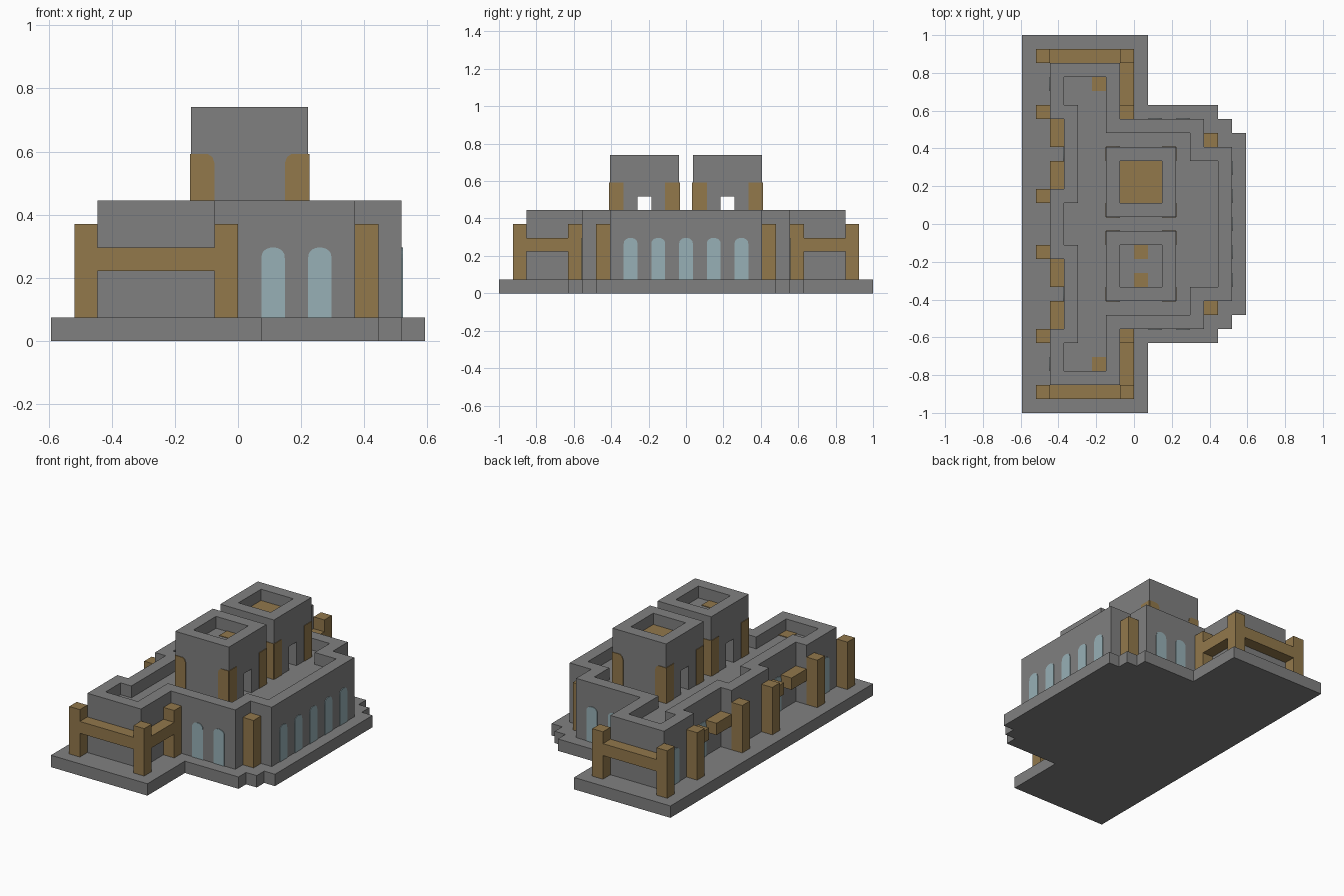
import bpy, bmesh, math
from mathutils import Vector

if "Cube" in bpy.data.objects:
    bpy.data.objects.remove(bpy.data.objects["Cube"], do_unlink=True)

U = 2 / 27          # one building module
T = 0.05            # thickness of painted plates, in modules


def material(name, rgb):
    m = bpy.data.materials.new(name)
    m.use_nodes = True
    m.diffuse_color = (*rgb, 1)
    m.node_tree.nodes["Principled BSDF"].inputs["Base Color"].default_value = (*rgb, 1)
    return m


STONE = material("grey stone", (0.216, 0.216, 0.216))
WOOD = material("brown wood", (0.287, 0.188, 0.071))
GLASS = material("pale blue glass", (0.31, 0.434, 0.468))


def loft(name, loops, mat):
    """Join matching loops of points with quads and cap both ends."""
    bm = bmesh.new()
    rings = [[bm.verts.new(Vector(p) * U) for p in loop] for loop in loops]
    n = len(rings[0])
    for a, b in zip(rings, rings[1:]):
        for i in range(n):
            j = (i + 1) % n
            bm.faces.new((a[i], a[j], b[j], b[i]))
    bm.faces.new(rings[0][::-1])
    bm.faces.new(rings[-1])
    bmesh.ops.recalc_face_normals(bm, faces=bm.faces)
    mesh = bpy.data.meshes.new(name)
    bm.to_mesh(mesh)
    bm.free()
    mesh.materials.append(mat)
    ob = bpy.data.objects.new(name, mesh)
    bpy.context.collection.objects.link(ob)
    return ob


def at(outline, z):
    return [(x, y, z) for x, y in outline]


def rect(x0, x1, y0, y1):
    return [(x0, y0), (x1, y0), (x1, y1), (x0, y1)]


def box(name, x0, x1, y0, y1, z0, z1, mat):
    r = rect(x0, x1, y0, y1)
    return loft(name, [at(r, z0), at(r, z1)], mat)


def mirrored(half):
    return half + [(x, -y) for x, y in reversed(half)]


def inset(outline):
    """Move a right-angled outline inward by one module."""
    result = []
    for i, p in enumerate(outline):
        p = Vector(p)
        a = (p - Vector(outline[i - 1])).normalized()
        b = (Vector(outline[(i + 1) % len(outline)]) - p).normalized()
        result.append((p.x - a.y - b.y, p.y + a.x + b.x))
    return result


def parapet_block(name, outline, z0, z1):
    """Block whose roof is sunk one module behind a parapet."""
    inner = inset(outline)
    return loft(name, [at(outline, z0), at(outline, z1),
                       at(inner, z1), at(inner, z1 - 1)], STONE)


def plate(name, shape, axis, pos, side, mat):
    """Thin upright plate on the wall at pos; shape holds (along, z) points."""
    loops = []
    for d in (pos, pos + side * T):
        loops.append([(d, s, z) if axis == "x" else (s, d, z) for s, z in shape])
    return loft(name, loops, mat)


def arch(centre):
    curve = [(centre + 0.5 * math.cos(math.pi * k / 10),
              3.55 + 0.45 * math.sin(math.pi * k / 10) ** 0.8) for k in range(11)]
    return [(centre - 0.5, 1), (centre + 0.5, 1)] + curve[:]


def window(centre, axis, pos, side):
    plate("window", arch(centre), axis, pos, side, GLASS)


# Stepped base slab
base = mirrored([(8, 6.5), (7, 6.5), (7, 7.5), (6, 7.5),
                 (6, 8.5), (1, 8.5), (1, 13.5), (-8, 13.5)])
loft("base_slab", [at(base, 0), at(base, 1)], STONE)

# Main hall with sunken roof
hall = mirrored([(7, 5.5), (5, 5.5), (5, 7.5), (-1, 7.5), (-1, 11.5),
                 (-6, 11.5), (-6, 7.5), (-5, 7.5), (-5, 2.5), (-6, 2.5)])
parapet_block("main_hall", hall, 1, 6)

# Arched windows on the long side
for y in (-4, -2, 0, 2, 4):
    window(y, "x", 7, 1)

for s in (-1, 1):
    def span(name, x0, x1, a, b, z0, z1, mat):
        y0, y1 = sorted((a * s, b * s))
        return box(name, x0, x1, y0, y1, z0, z1, mat)

    # Windows on the wings and the rear wall
    for x in (1.5, 3.5):
        window(x, "y", 7.5 * s, s)
    window(10 * s, "x", -6, -1)
    window(5 * s, "x", -5, -1)

    # Wooden pillars
    for x, y in ((-7, 11.5), (-1, 11.5), (-1, 7.5), (5, 5.5), (-7, 7.5), (-7, 1.5)):
        span("pillar", x, x + 1, y, y + 1, 1, 5, WOOD)

    # Wooden beams
    span("end_beam", -6, -1, 11.5, 12.5, 3, 4, WOOD)
    span("side_beam", -1, 0, 8.5, 11.5, 3, 4, WOOD)
    for y in (2.5, 5.5):
        span("rear_beam", -6, -5, y, y + 2, 3, 4, WOOD)

    # Wing roof hatch
    span("roof_hatch", -3, -2, 9.5, 10.5, 5, 5 + T, WOOD)

    # Tower with a passage cut through it
    low, high = sorted((0.5 * s, 5.5 * s))
    tower = parapet_block("tower", rect(-2, 3, low, high), 5, 10)
    cutter = span("passage_cutter", -3, 4, 2.5, 3.5, 4.5, 7, STONE)
    cutter.hide_render = True
    cut = tower.modifiers.new("passage", "BOOLEAN")
    cut.operation = "DIFFERENCE"
    cut.solver = "EXACT"
    cut.object = cutter
    bpy.ops.object.select_all(action="DESELECT")
    bpy.context.view_layer.objects.active = tower
    tower.select_set(True)
    bpy.ops.object.modifier_apply(modifier=cut.name)
    bpy.data.objects.remove(cutter, do_unlink=True)

    # Brown corner panels on the tower
    for pos, side in ((low, -1), (high, 1)):
        for x, d in ((-2, 1), (3, -1)):
            panel = [(x, 5), (x + d, 5), (x + d, 7.6), (x + 0.9 * d, 7.87),
                     (x + 0.7 * d, 8), (x, 8)]
            plate("corner_panel", panel, "y", pos, side, WOOD)
    for pos, side in ((-2, -1), (3, 1)):
        for y, d in ((low, 1), (high, -1)):
            panel = [(y, 5), (y + d, 5), (y + d, 8), (y, 8)]
            plate("corner_panel", panel, "x", pos, side, WOOD)

# Wooden floors inside the tower parapets
box("tower_deck", -1, 2, 1.5, 4.5, 9, 9 + T, WOOD)
for y in (-4.5, -2.5):
    box("tower_hatch", 0, 1, y, y + 1, 9, 9 + T, WOOD)
